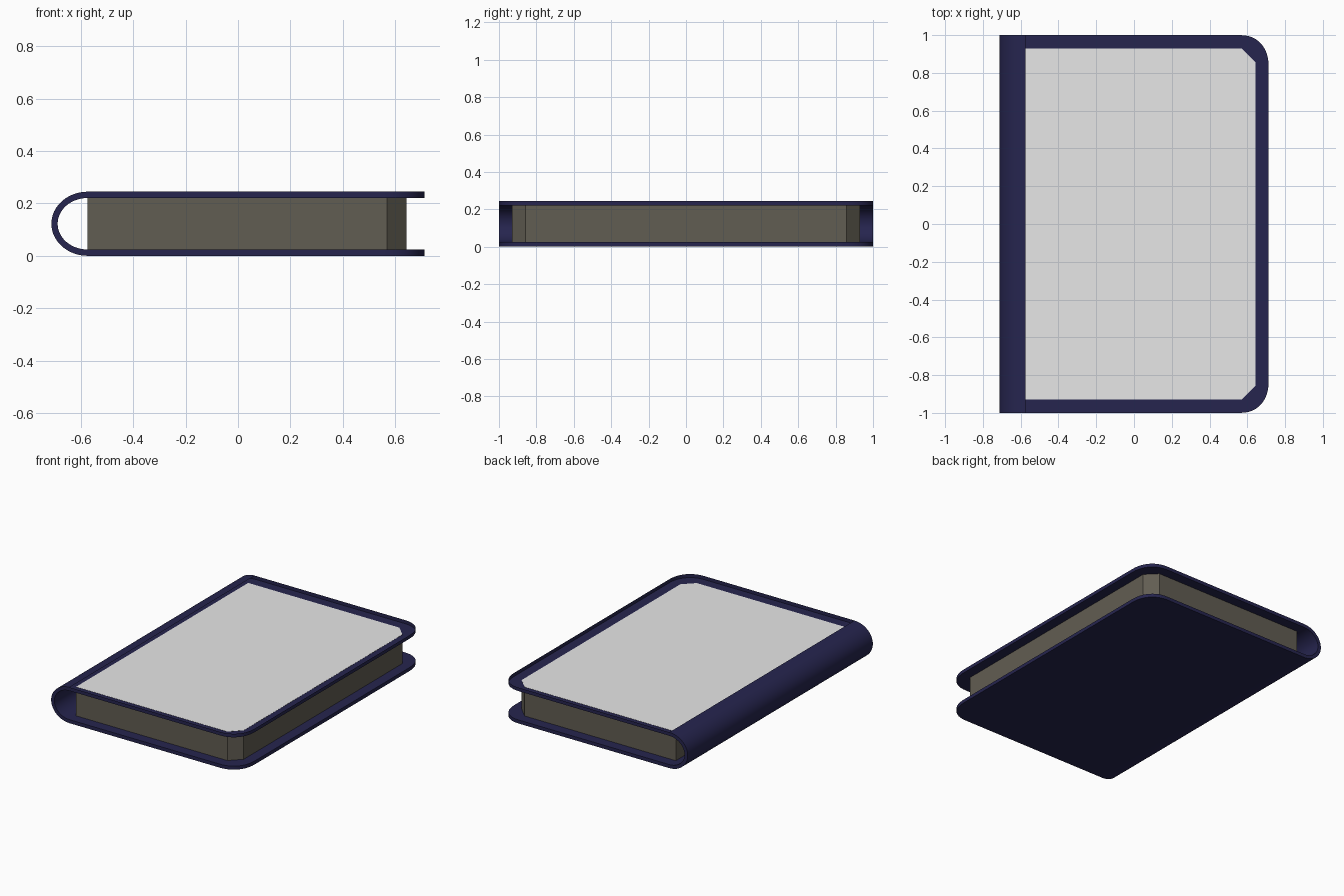
import bpy, bmesh, math

if "Cube" in bpy.data.objects:
    bpy.data.objects.remove(bpy.data.objects["Cube"])

W, H = 0.713, 0.245      # half width, total height
T = 0.024                # cover board thickness
SPINE_X = -0.574         # where the round spine meets the boards


def material(name, rgb):
    m = bpy.data.materials.new(name)
    m.diffuse_color = (*rgb, 1)
    m.use_nodes = True
    m.node_tree.nodes["Principled BSDF"].inputs["Base Color"].default_value = m.diffuse_color
    return m


def make_object(name, bm, mats):
    bmesh.ops.remove_doubles(bm, verts=bm.verts, dist=1e-5)
    bmesh.ops.recalc_face_normals(bm, faces=bm.faces)
    me = bpy.data.meshes.new(name)
    bm.to_mesh(me)
    bm.free()
    for m in mats:
        me.materials.append(m)
    ob = bpy.data.objects.new(name, me)
    bpy.context.collection.objects.link(ob)
    return ob


def ring(bm, pts, z):
    return [bm.verts.new((x, y, z)) for x, y in pts]


navy = material("navy cover", (0.019, 0.018, 0.077))
paper = material("aged paper", (0.121, 0.11, 0.085))
grey = material("light grey panel", (0.8, 0.8, 0.8))

# Board outline with rounded, slightly squared fore-edge corners
CX, CY, N, P = 0.155, 0.17, 12, 0.88
corner = [(W - CX + CX * math.sin(t) ** P, 1 - CY + CY * math.cos(t) ** P)
          for t in (math.pi / 2 * i / N for i in range(N))] + [(W, 1 - CY)]
outline = ([(SPINE_X, 1)] + corner
           + [(x, -y) for x, y in reversed(corner)] + [(SPINE_X, -1)])

# Cover boards: closed lower board, upper board is an open tray
bm = bmesh.new()
for z0, z1, closed in ((0, T, True), (H - T, H, False)):
    a, b = ring(bm, outline, z0), ring(bm, outline, z1)
    for i in range(len(outline) - 1):
        bm.faces.new((a[i], a[i + 1], b[i + 1], b[i]))
    bm.faces.new(a)
    if closed:
        bm.faces.new(b)


# Round spine: outer and inner half-ellipse shells joined at the ends
def arc(inset, y, n=32):
    rx, rz = SPINE_X + W - inset, H / 2 - inset
    return [bm.verts.new((SPINE_X - rx * math.sin(math.pi * i / n), y,
                          H / 2 + rz * math.cos(math.pi * i / n)))
            for i in range(n + 1)]


fo, fi, bo, bi = arc(0, -1), arc(T, -1), arc(0, 1), arc(T, 1)
for a, b in ((fo, bo), (bo, bi), (bi, fi), (fi, fo)):
    for i in range(len(a) - 1):
        bm.faces.new((a[i], a[i + 1], b[i + 1], b[i]))
cover = make_object("cover", bm, [navy])
bpy.context.view_layer.objects.active = cover
cover.select_set(True)
bpy.ops.object.shade_smooth_by_angle(angle=math.radians(35))

# Page block with clipped corners; its top shows as the grey panel in the tray
X1, Y1, C = 0.643, 0.93, 0.073
pts = [(SPINE_X, -Y1), (X1 - C, -Y1), (X1, C - Y1),
       (X1, Y1 - C), (X1 - C, Y1), (SPINE_X, Y1)]
bm = bmesh.new()
a, b = ring(bm, pts, T - 0.001), ring(bm, pts, H - T + 0.001)
bm.faces.new(a)
bm.faces.new(b).material_index = 1
for i in range(len(pts)):
    j = (i + 1) % len(pts)
    bm.faces.new((a[i], a[j], b[j], b[i]))
make_object("page_block", bm, [paper, grey])
